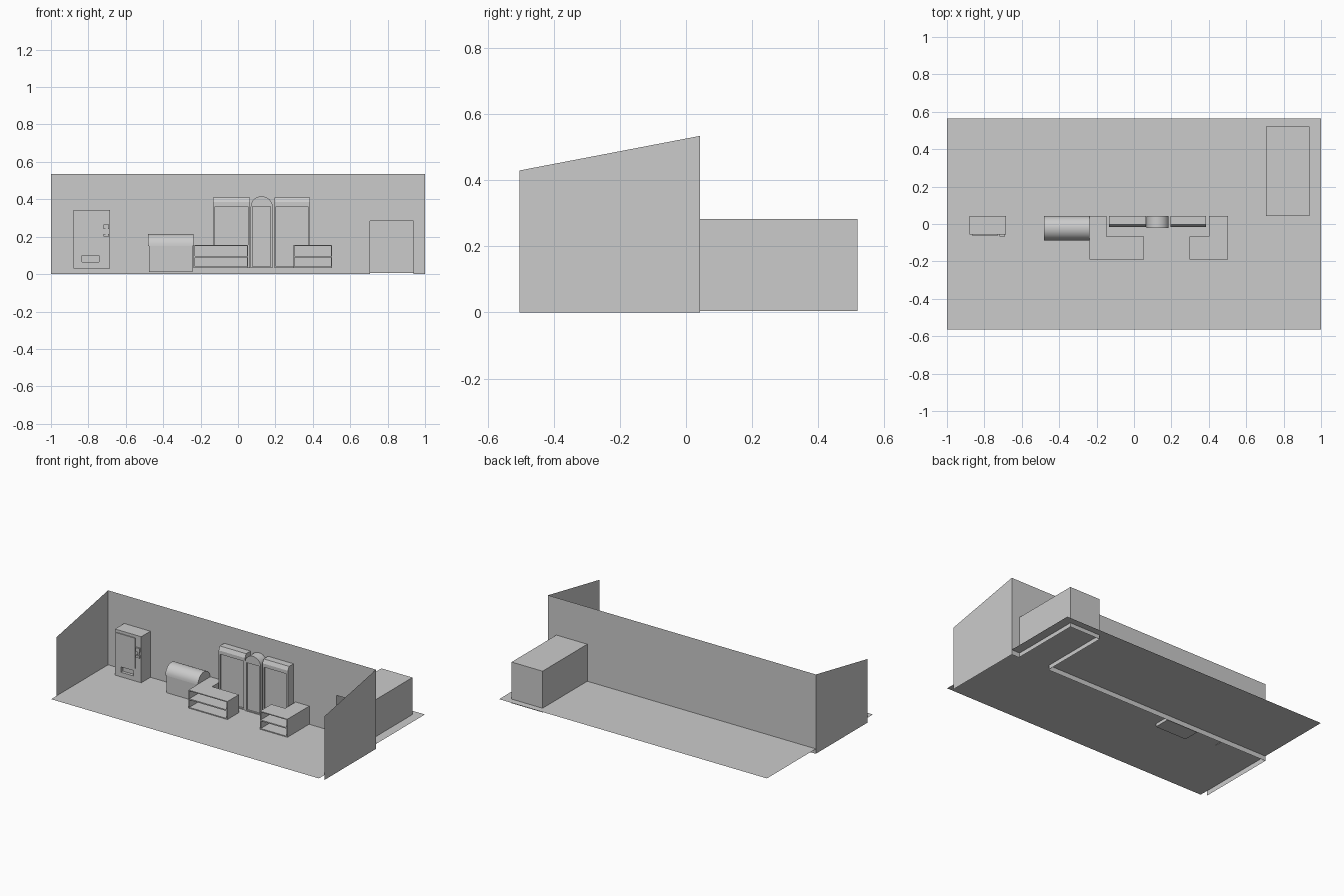
import bpy, bmesh, math

if "Cube" in bpy.data.objects:
    bpy.data.objects.remove(bpy.data.objects["Cube"])

BACK = 0.043    # y of the back wall
FLOOR = 0.033   # floor height


def make(name, verts, faces, solid=True):
    mesh = bpy.data.meshes.new(name)
    mesh.from_pydata(verts, [], faces)
    if solid:
        bm = bmesh.new()
        bm.from_mesh(mesh)
        bmesh.ops.recalc_face_normals(bm, faces=bm.faces)
        bm.to_mesh(mesh)
        bm.free()
    obj = bpy.data.objects.new(name, mesh)
    bpy.context.collection.objects.link(obj)
    return obj


def prism(name, profile, axis, a, b):
    """Extrude a 2D profile along an axis from a to b."""
    def place(p, t):
        v = list(p)
        v.insert("xyz".index(axis), t)
        return v
    n = len(profile)
    verts = [place(p, t) for t in (a, b) for p in profile]
    faces = [tuple(range(n)), tuple(range(2 * n - 1, n - 1, -1))]
    faces += [(i, (i + 1) % n, (i + 1) % n + n, i + n) for i in range(n)]
    return make(name, verts, faces)


def box(name, x0, x1, y0, y1, z0, z1):
    return prism(name, [(x0, y0), (x1, y0), (x1, y1), (x0, y1)], "z", z0, z1)


def cut(obj, *bounds):
    """Carve box-shaped recesses out of an object."""
    for b in bounds:
        cutter = box("cutter", *b)
        cutter.hide_render = True
        mod = obj.modifiers.new("recess", "BOOLEAN")
        mod.operation, mod.solver, mod.object = "DIFFERENCE", "EXACT", cutter
        bpy.context.view_layer.objects.active = obj
        bpy.ops.object.modifier_apply(modifier=mod.name)
        bpy.data.objects.remove(cutter)


def smooth(obj, angle=35):
    bpy.ops.object.select_all(action="DESELECT")
    obj.select_set(True)
    bpy.context.view_layer.objects.active = obj
    bpy.ops.object.shade_smooth_by_angle(angle=math.radians(angle))


def arc(cx, cz, rx, rz, n):
    return [(cx + rx * math.cos(math.pi * i / n), cz + rz * math.sin(math.pi * i / n))
            for i in range(n + 1)]


# Floor sheet
make("floor", [(-1, -.565, FLOOR), (1, -.565, FLOOR), (1, .565, FLOOR), (-1, .565, FLOOR)],
     [(0, 1, 2, 3)], False)

# Back wall with a doorway to the small room
R0, R1, RT, RY = .707, .938, .283, .52
outline = [(-1, 0), (R0, 0), (R0, RT), (R1, RT), (R1, 0), (1, 0), (1, .535), (-1, .535)]
make("back_wall", [(x, BACK, z) for x, z in outline], [tuple(range(8))], False)

# Sloped side walls
for side, x in (("left", -1), ("right", 1)):
    make(side + "_wall", [(x, -.505, 0), (x, BACK, 0), (x, BACK, .535), (x, -.505, .43)],
         [(0, 1, 2, 3)], False)

# Small room behind the doorway, open to the front and below
make("back_room", [(x, y, z) for z in (.005, RT)
                   for x, y in ((R0, BACK), (R0, RY), (R1, RY), (R1, BACK))],
     [(0, 1, 5, 4), (1, 2, 6, 5), (2, 3, 7, 6), (4, 5, 6, 7)], False)

# Vending machine
machine = box("vending_machine", -.88, -.684, -.055, BACK, .031, .344)
cut(machine, (-.835, -.743, -.08, -.035, .064, .1))
box("machine_window", -.866, -.728, -.061, -.05, .12, .325)
box("coin_panel", -.718, -.69, -.066, -.05, .24, .266)
box("coin_stem", -.708, -.696, -.063, -.05, .215, .24)
box("coin_return", -.72, -.69, -.066, -.05, .2, .215)

# Chest freezer with a rounded lid
box("freezer_base", -.476, -.242, -.083, BACK, .012, .15)
lid = prism("freezer_lid", arc(-.022, .15, .065, .065, 16), "x", -.482, -.238)
smooth(lid)

# L-shaped counters with two open shelves in front
def counter(name, x0, x1, arm0, arm1):
    front, inner, low, top = -.19, -.068, .034, .156
    if arm0 == x0:
        pts = [(x0, front), (x1, front), (x1, inner), (arm1, inner), (arm1, BACK), (x0, BACK)]
    else:
        pts = [(x0, front), (x1, front), (x1, BACK), (arm0, BACK), (arm0, inner), (x0, inner)]
    obj = prism(name, pts, "z", low, top)
    cut(obj, *[(x0 + .006, x1 - .006, front - .05, inner - .012, z0, z1)
               for z0, z1 in ((.04, .09), (.098, .15))])


counter("left_counter", -.237, .054, -.237, -.146)
counter("right_counter", .297, .502, .4, .502)

# Tall cabinets with chamfered tops and recessed fronts
cabinet = [(BACK, .034), (-.016, .034), (-.016, .385), (-.004, .41), (BACK, .41)]
for side, x0, x1 in (("left", -.133, .063), ("right", .194, .384)):
    obj = prism(side + "_cabinet", cabinet, "x", x0, x1)
    cut(obj, (x0 + .01, x1 - .01, -.05, -.004, .04, .361))

# Arched middle cabinet
arch = [(.068, .034), (.185, .034)] + arc(.1265, .361, .0585, .055, 16)
middle = prism("arched_cabinet", arch, "y", -.022, BACK)
cut(middle, (.078, .175, -.05, -.01, .04, .361))
smooth(middle)
